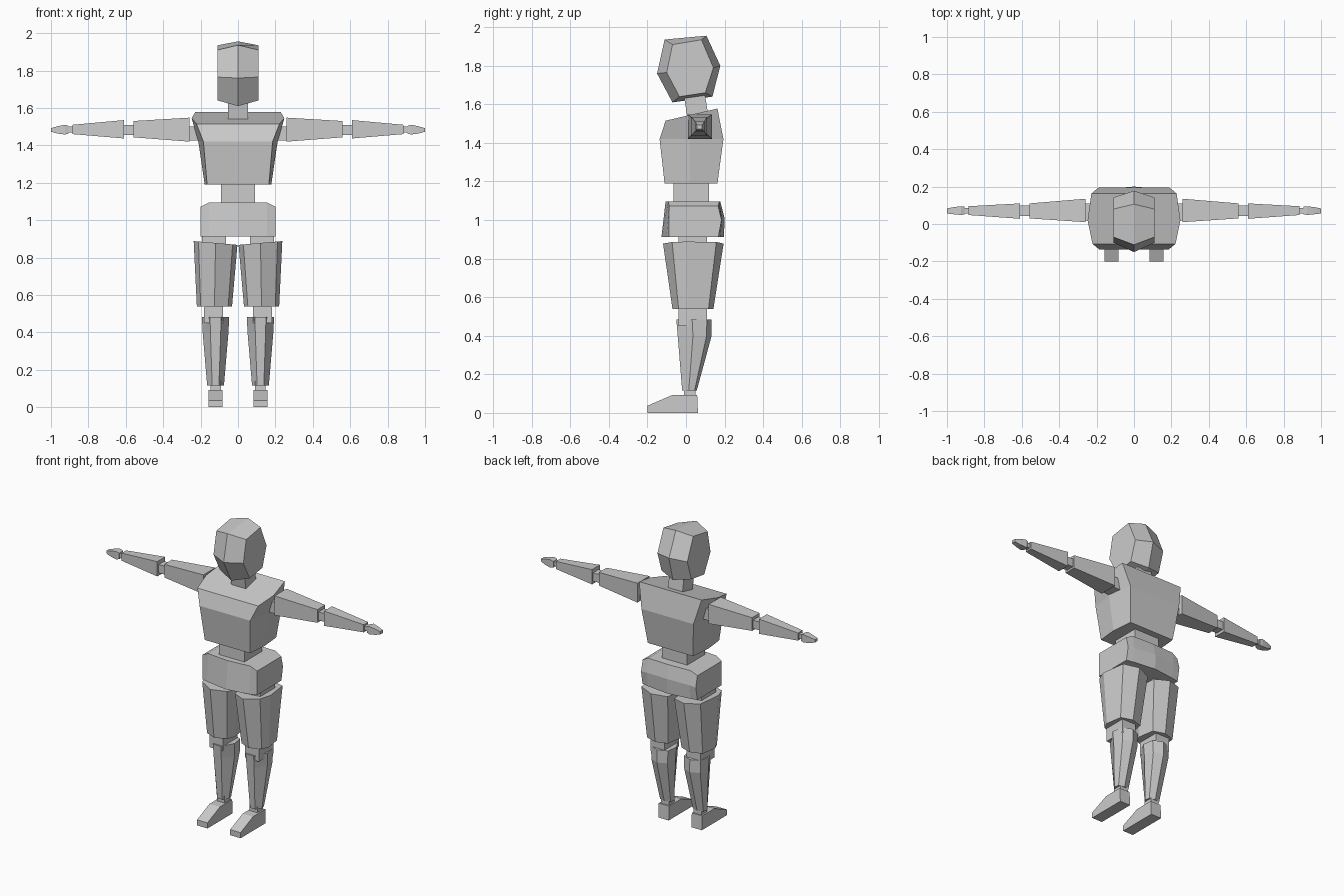
import bpy, bmesh

if "Cube" in bpy.data.objects:
    bpy.data.objects.remove(bpy.data.objects["Cube"])


def loft(name, rings, mirror=False):
    """Skin equal-length rings of 3D points, cap both ends."""
    bm = bmesh.new()
    vs = [[bm.verts.new(p) for p in r] for r in rings]
    n = len(rings[0])
    for a, b in zip(vs, vs[1:]):
        for i in range(n):
            j = (i + 1) % n
            bm.faces.new((a[i], a[j], b[j], b[i]))
    bm.faces.new(vs[0])
    bm.faces.new(vs[-1])
    bmesh.ops.recalc_face_normals(bm, faces=bm.faces)
    me = bpy.data.meshes.new(name)
    bm.to_mesh(me)
    bm.free()
    ob = bpy.data.objects.new(name, me)
    bpy.context.collection.objects.link(ob)
    if mirror:
        m = ob.modifiers.new("Mirror", 'MIRROR')
        m.use_mirror_merge = False
    return ob


def box(name, x0, x1, y0, y1, z0, z1, mirror=False, lean=0.0):
    """Box whose top is shifted by lean along y."""
    ring = lambda z, d: [(x0, y0 + d, z), (x1, y0 + d, z), (x1, y1 + d, z), (x0, y1 + d, z)]
    return loft(name, [ring(z0, 0), ring(z1, lean)], mirror)


def symmetric(half):
    """Complete a half outline (x > 0, front to back) across x = 0."""
    return half + [(-x, y, z) for x, y, z in reversed(half) if x > 1e-6]


def leg_ring(profile, x, y, hx, hy, z, tilt=0.0):
    pts = profile + [(-u, v) for u, v in reversed(profile) if abs(u) > 1e-6]
    return [(x + u * hx, y + v * hy, z + u * tilt) for u, v in pts]


def arm_ring(x, y0, y1, z0, z1):
    return [(x, y0, z0), (x, y1, z0), (x, y1, z1), (x, y0, z1)]


def side_section(x, pts):
    return [(x, y, z) for y, z in pts]


# Head: hexagonal side profile, ridge along the centre
head_mid = [(-.111, 1.936), (.106, 1.956), (.178, 1.80), (.137, 1.64), (-.07, 1.61), (-.15, 1.76)]
head_side = [(-.07, 1.91), (.08, 1.935), (.142, 1.79), (.10, 1.66), (-.034, 1.64), (-.10, 1.765)]
loft("head", [side_section(-.109, head_side), side_section(0, head_mid), side_section(.109, head_side)])
box("neck", -.053, .053, .012, .122, 1.50, 1.66, lean=-.025)

# Chest: three six-sided rings with a sloping top
loft("chest", [
    symmetric([(.165, -.111, 1.19), (.178, .02, 1.19), (.165, .163, 1.19)]),
    symmetric([(.185, -.137, 1.42), (.212, .02, 1.42), (.19, .194, 1.42)]),
    symmetric([(.222, -.106, 1.515), (.248, .02, 1.545), (.228, .163, 1.578)]),
])
box("waist", -.092, .092, -.065, .12, 1.07, 1.21)

# Hips: side sections, slightly bulging at the centre
hip_mid = [(-.127, .913), (-.106, 1.095), (.178, 1.095), (.20, 1.01), (.197, .913)]
hip_near = [(-.102, .913), (-.092, 1.095), (.172, 1.095), (.187, 1.005), (.178, .913)]
hip_side = [(-.087, .913), (-.087, 1.072), (.166, 1.072), (.184, 1.0), (.168, .913)]
loft("hips", [side_section(x, p) for x, p in (
    (-.20, hip_side), (-.155, hip_near), (0, hip_mid), (.155, hip_near), (.20, hip_side))])

# Legs
box("hip_joint", .065, .192, -.04, .11, .82, .93, True)
thigh = [(0, -1), (.78, -.7), (1, -.25), (.82, .76), (0, 1)]
loft("thigh", [leg_ring(thigh, .12, .038, .117, .157, .878, .01),
               leg_ring(thigh, .126, .036, .094, .106, .538)], True)
box("knee", .08, .182, -.04, .11, .45, .56, True)
shin = [(.4, -1), (1, -.1), (.85, .7), (0, 1)]
loft("shin", [leg_ring(shin, .12, .041, .073, .091, .483),
              leg_ring(shin, .12, .045, .069, .088, .40),
              leg_ring(shin, .12, .018, .045, .038, .117)], True)
box("ankle", .09, .148, -.01, .05, .08, .14, True)
foot = [(-.20, 0), (-.20, .037), (-.07, .093), (.058, .093), (.062, 0)]
loft("foot", [side_section(.083, foot), side_section(.159, foot)], True)

# Arms
box("shoulder_joint", .15, .28, .02, .11, 1.425, 1.50, True)
loft("upper_arm", [arm_ring(.26, .01, .135, 1.42, 1.548),
                   arm_ring(.56, .03, .11, 1.443, 1.53)], True)
box("elbow", .55, .62, .043, .10, 1.455, 1.51, True)
loft("forearm", [arm_ring(.61, .028, .11, 1.437, 1.535),
                 arm_ring(.885, .048, .095, 1.46, 1.51)], True)
box("wrist", .88, .915, .057, .085, 1.47, 1.5, True)
loft("hand", [arm_ring(.905, .052, .093, 1.463, 1.503),
              arm_ring(.925, .048, .095, 1.458, 1.51),
              arm_ring(.965, .052, .09, 1.463, 1.502),
              arm_ring(1.0, .056, .083, 1.473, 1.492)], True)
